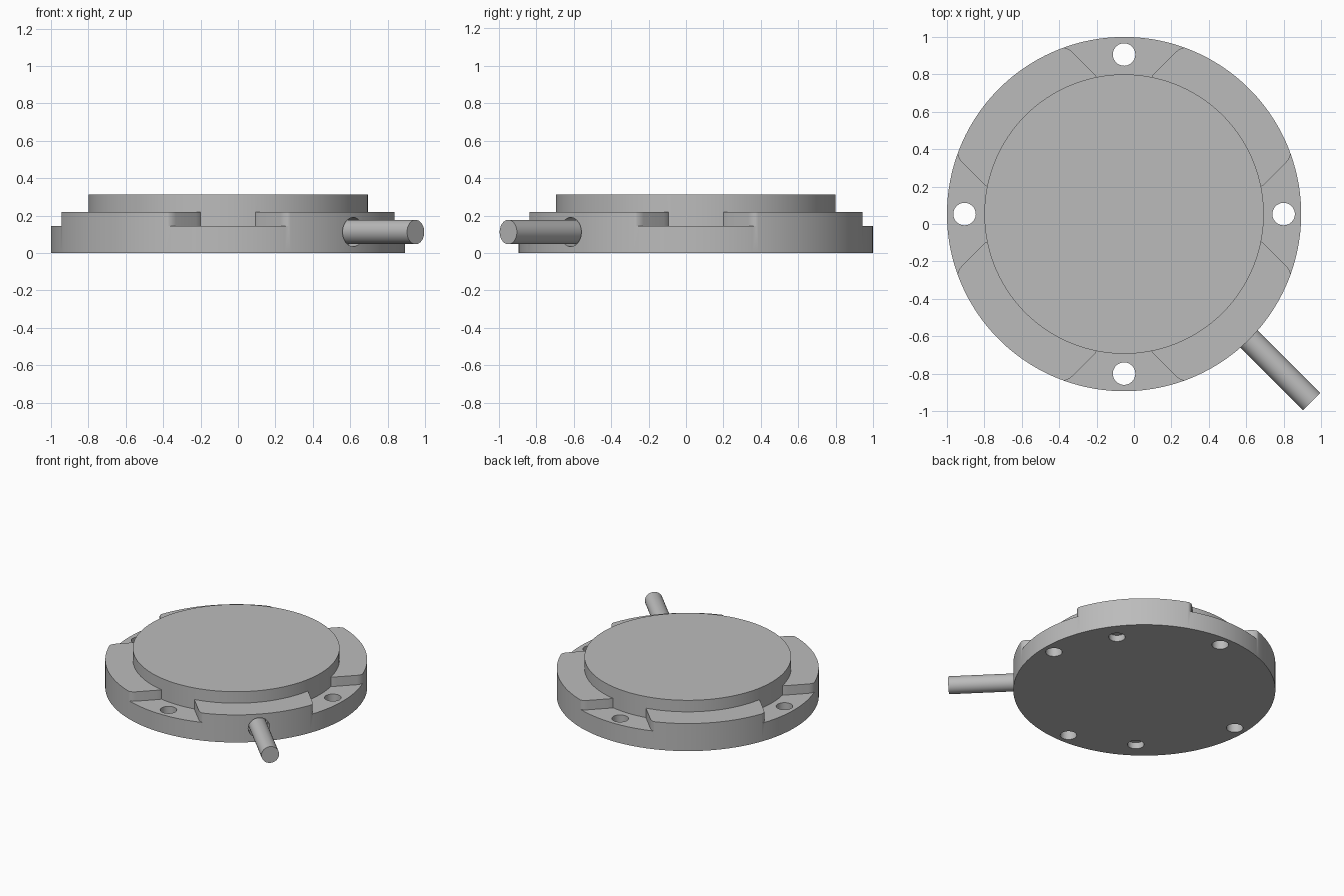
import bpy, bmesh, math
from mathutils import Matrix, Vector

cube = bpy.data.objects.get("Cube")
if cube:
    bpy.data.objects.remove(cube, do_unlink=True)

CENTRE = Vector((-0.053, 0.053, 0))
R_FLANGE, R_DISC = 0.947, 0.747
Z_NOTCH, Z_FLANGE, Z_TOP = 0.145, 0.22, 0.312
BAR_ANGLE = math.radians(-45)
BAR_Z = 0.112

grey = bpy.data.materials.new("machined_grey")
grey.use_nodes = True
grey.diffuse_color = (0.5, 0.5, 0.5, 1)
grey.node_tree.nodes["Principled BSDF"].inputs["Base Color"].default_value = (0.5, 0.5, 0.5, 1)


def make_object(name, bm):
    bmesh.ops.recalc_face_normals(bm, faces=bm.faces)
    mesh = bpy.data.meshes.new(name)
    bm.to_mesh(mesh)
    bm.free()
    mesh.materials.append(grey)
    obj = bpy.data.objects.new(name, mesh)
    obj.location = CENTRE
    bpy.context.collection.objects.link(obj)
    return obj


def cylinder(name, radius, z0, z1, segments=48, at=(0, 0)):
    bm = bmesh.new()
    bmesh.ops.create_cone(bm, cap_ends=True, segments=segments, radius1=radius,
                          radius2=radius, depth=z1 - z0,
                          matrix=Matrix.Translation((at[0], at[1], (z0 + z1) / 2)))
    return make_object(name, bm)


def radial_rod(name, radius, r0, r1):
    """Horizontal rod along the bar direction, between two distances from the axis."""
    rod = cylinder(name, radius, r0, r1)
    rod.data.transform(Matrix.Translation((0, 0, BAR_Z))
                       @ Matrix.Rotation(BAR_ANGLE, 4, 'Z')
                       @ Matrix.Rotation(math.pi / 2, 4, 'Y'))
    return rod


def prism(name, outline, z0, z1, angle):
    bm = bmesh.new()
    face = bm.faces.new([bm.verts.new((x, y, z0)) for x, y in outline])
    extruded = bmesh.ops.extrude_face_region(bm, geom=[face])
    verts = [g for g in extruded["geom"] if isinstance(g, bmesh.types.BMVert)]
    bmesh.ops.translate(bm, verts=verts, vec=(0, 0, z1 - z0))
    bmesh.ops.rotate(bm, verts=bm.verts, matrix=Matrix.Rotation(angle, 3, 'Z'))
    return make_object(name, bm)


def combine(target, tool, operation):
    tool.hide_render = True
    mod = target.modifiers.new(operation.lower(), 'BOOLEAN')
    mod.operation, mod.solver, mod.object = operation, 'EXACT', tool
    bpy.context.view_layer.objects.active = target
    bpy.ops.object.modifier_apply(modifier=mod.name)
    bpy.data.objects.remove(tool, do_unlink=True)


def polar(radius, angle):
    return radius * math.cos(angle), radius * math.sin(angle)


# Round flange with four flared notches
body = cylinder("flange_body", R_FLANGE, 0, Z_FLANGE, 192)
side = [(0.13, 0.6), (0.138, 0.715), (0.152, 0.742), (0.172, 0.762), (0.28, 0.87),
        (0.296, 0.882), (0.315, 0.889), (0.36, 0.893), (0.36, 1.1)]
notch = side + [(-x, y) for x, y in reversed(side)]
for i in range(4):
    combine(body, prism("notch_cutter", notch, Z_NOTCH, 0.4, i * math.pi / 2), 'DIFFERENCE')

# Raised central disc
combine(body, cylinder("raised_disc", R_DISC, 0.1, Z_TOP, 192), 'UNION')

# Bolt holes through the notches
for i in range(4):
    combine(body, cylinder("bolt_hole_cutter", 0.06, -0.1, 0.4,
                           at=polar(0.853, i * math.pi / 2)), 'DIFFERENCE')

# Two shallow pin holes underneath, either side of the bar
for sign in (-1, 1):
    spot = polar(0.79, BAR_ANGLE + sign * math.radians(80.5))
    combine(body, cylinder("pin_hole_cutter", 0.06, -0.1, 0.05, at=spot), 'DIFFERENCE')

# Clearance socket and the bar seated in it
combine(body, radial_rod("socket_cutter", 0.078, 0.87, 1.1), 'DIFFERENCE')
bar = radial_rod("side_bar", 0.065, 0.86, 1.418)

# Smooth the round walls, keep the edges crisp
bpy.ops.object.select_all(action='DESELECT')
for obj in (body, bar):
    obj.select_set(True)
bpy.context.view_layer.objects.active = body
bpy.ops.object.shade_smooth_by_angle(angle=math.radians(30))
